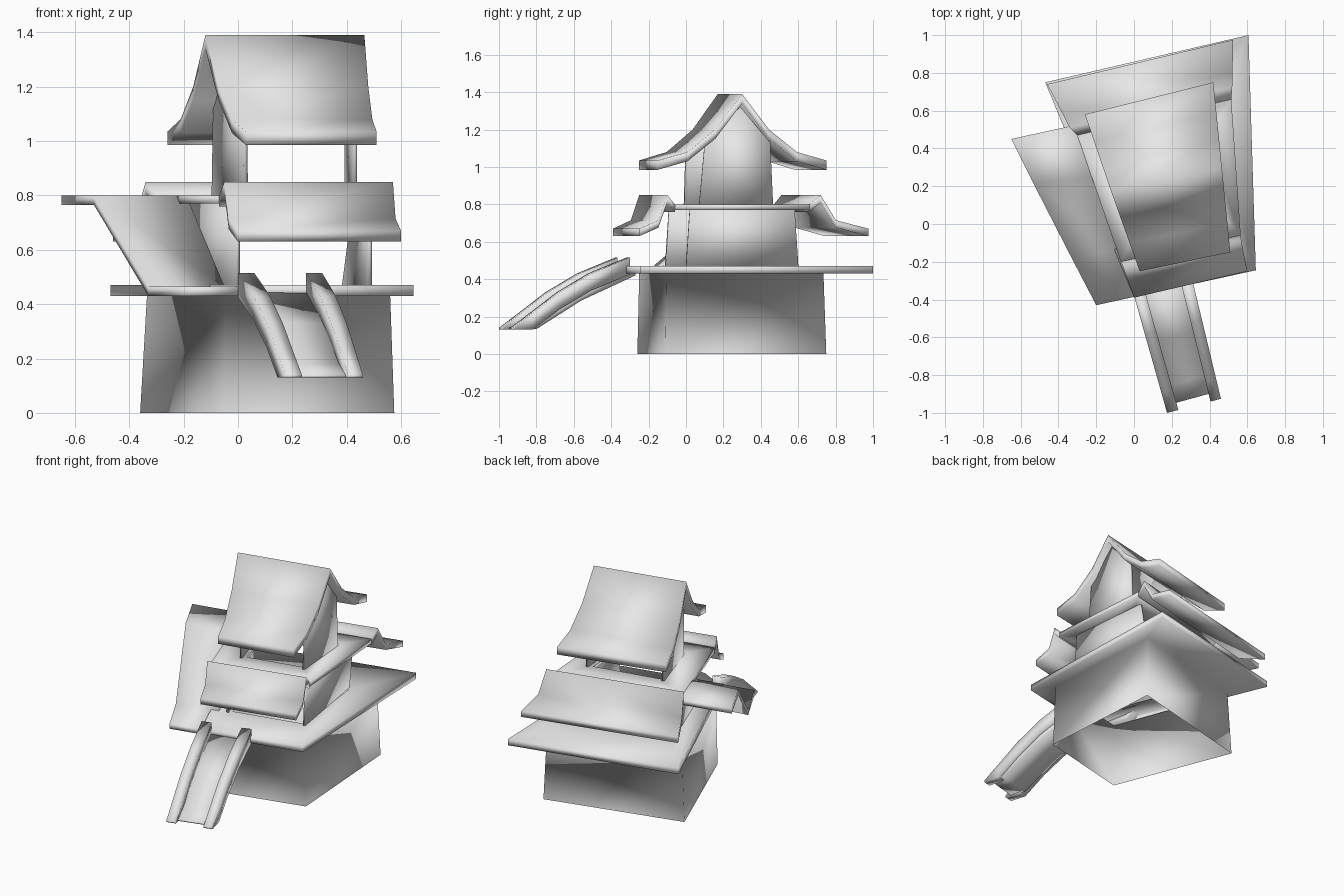
import bpy, bmesh
from mathutils import Vector

cube = bpy.data.objects.get("Cube")
if cube:
    bpy.data.objects.remove(cube, do_unlink=True)

stone = bpy.data.materials.new("pale_grey")
stone.use_nodes = True
GREY = (0.8, 0.8, 0.8, 1)
stone.diffuse_color = GREY
stone.node_tree.nodes["Principled BSDF"].inputs["Base Color"].default_value = GREY


def finish(name, bm):
    """Make a soft-shaded object; every edge blends into its neighbours."""
    bmesh.ops.recalc_face_normals(bm, faces=bm.faces)
    mesh = bpy.data.meshes.new(name)
    bm.to_mesh(mesh)
    bm.free()
    mesh.shade_smooth()
    mesh.materials.append(stone)
    obj = bpy.data.objects.new(name, mesh)
    bpy.context.collection.objects.link(obj)
    return obj


def sheet(name, left, right, thick, lowest=0.0):
    """Thick sheet stretched between a left and a right edge line."""
    bm = bmesh.new()
    rows = []
    for a, b in zip(left, right):
        top = [Vector(a), Vector(b)]
        low = [Vector((p.x, p.y, max(p.z - thick, lowest))) for p in reversed(top)]
        rows.append([bm.verts.new(p) for p in top + low])
    for r, s in zip(rows, rows[1:]):
        for i in range(4):
            j = (i + 1) % 4
            bm.faces.new((r[i], r[j], s[j], s[i]))
    bm.faces.new(rows[0])
    bm.faces.new(rows[-1])
    return finish(name, bm)


def stack(name, levels, closed=False):
    """Skin four-cornered loops given as (corners, height)."""
    bm = bmesh.new()
    loops = [[bm.verts.new((x, y, z)) for x, y in pts] for pts, z in levels]
    pairs = list(zip(loops, loops[1:]))
    if closed:
        pairs.append((loops[-1], loops[0]))
    for a, b in pairs:
        for i in range(4):
            j = (i + 1) % 4
            bm.faces.new((a[i], a[j], b[j], b[i]))
    return finish(name, bm)


def slope(start, end, steps):
    """Edge line from start to end in plan, with heights at given fractions."""
    a, b = Vector(start), Vector(end)
    return [(*a.lerp(b, t), z) for t, z in steps]


def panel(name, outline):
    """Thin wall from an outline."""
    bm = bmesh.new()
    bm.faces.new([bm.verts.new(p) for p in outline])
    obj = finish(name, bm)
    mod = obj.modifiers.new("thickness", 'SOLIDIFY')
    mod.thickness = 0.015
    mod.offset = 0


# Base and lower platform: one shell, open below, with a well in the floor
foot = [(-0.05, -0.26), (0.575, -0.11), (0.52, 0.75), (-0.36, 0.53)]
head = [(-0.045, -0.25), (0.56, -0.105), (0.505, 0.735), (-0.335, 0.52)]
rim = [(0, -0.386), (0.645, -0.245), (0.606, 1.0), (-0.47, 0.75)]
well = [(0.02, -0.08), (0.47, 0.02), (0.41, 0.57), (-0.18, 0.43)]
stack("base_and_platform",
      [(foot, 0), (head, 0.43), (rim, 0.43), (rim, 0.47), (well, 0.47)])

# Middle floor
floor_rim = [(-0.07, -0.2), (0.565, -0.06), (0.515, 0.66), (-0.3, 0.47)]
floor_well = [(0.05, 0.02), (0.42, 0.1), (0.38, 0.44), (-0.07, 0.35)]
stack("middle_floor", [(floor_rim, 0.77), (floor_rim, 0.8),
                       (floor_well, 0.8), (floor_well, 0.77)], closed=True)

# Middle storey side walls
panel("middle_left_wall", [(0, -0.11, 0.47), (-0.21, 0.45, 0.47),
                           (-0.19, 0.43, 0.78), (0, -0.09, 0.78)])
panel("middle_right_wall", [(0.485, 0, 0.47), (0.39, 0.6, 0.47),
                            (0.43, 0.58, 0.78), (0.485, 0.02, 0.78)])

# Upper storey gable walls
panel("upper_left_wall", [(0.03, -0.01, 0.8), (-0.09, 0.37, 0.8), (-0.085, 0.36, 1.12),
                          (-0.035, 0.19, 1.32), (0.025, 0.0, 1.12)])
panel("upper_right_wall", [(0.43, 0.07, 0.8), (0.4, 0.465, 0.8), (0.4, 0.45, 1.13),
                           (0.42, 0.29, 1.32), (0.43, 0.1, 1.13)])

# Top roof: curved slopes either side of the ridge
curve = [(0, 1.035), (0.35, 1.08), (0.68, 1.2), (1, 1.39)]


def roof_edge(front, ridge, back):
    return slope(front, ridge, curve) + slope(back, ridge, curve)[-2::-1]


sheet("top_roof",
      roof_edge((0.03, -0.25), (-0.12, 0.17), (-0.26, 0.58)),
      roof_edge((0.51, -0.15), (0.465, 0.3), (0.42, 0.75)), 0.05)

# Skirt roofs: flared eave, raised ridge, short lip down to the floor
flare = [(0, 0.67), (0.68, 0.715), (1, 0.85)]


def skirt(name, eave, ridge, lip):
    edges = [slope(e, r, flare) + [(*p, 0.8)] for e, r, p in zip(eave, ridge, lip)]
    sheet(name, edges[0], edges[1], 0.04)


skirt("front_skirt_roof", [(0, -0.39), (0.6, -0.25)],
      [(-0.05, -0.25), (0.57, -0.1)], [(-0.07, -0.2), (0.565, -0.06)])
skirt("back_skirt_roof", [(-0.46, 0.74), (0.525, 0.975)],
      [(-0.34, 0.51), (0.52, 0.72)], [(-0.3, 0.47), (0.515, 0.66)])

# Side ramp: upper ledge, incline and landing
sheet("side_ramp",
      [(-0.65, 0.45, 0.8), (-0.53, 0.21, 0.8), (-0.33, -0.18, 0.465), (-0.2, -0.43, 0.465)],
      [(-0.26, 0.535, 0.8), (-0.19, 0.26, 0.8), (-0.05, -0.13, 0.465), (0, -0.386, 0.465)],
      0.035)

# Entrance slide: bed and two rails, cut level at the bottom
bed = [(0, 0.465), (0.47, 0.33), (0.85, 0.18), (1, 0.14)]
rail = [(0, 0.515), (0.33, 0.43), (0.6, 0.33), (0.83, 0.22), (1, 0.14)]
sheet("slide_bed", slope((0.03, -0.33), (0.21, -0.95), bed),
      slope((0.28, -0.27), (0.43, -0.89), bed), 0.045, 0.13)
sheet("slide_left_rail", slope((0.25, -0.32), (0.405, -0.94), rail),
      slope((0.31, -0.3), (0.46, -0.925), rail), 0.09, 0.13)
sheet("slide_right_rail", slope((0, -0.38), (0.175, -1.0), rail),
      slope((0.06, -0.365), (0.235, -0.985), rail), 0.09, 0.13)
